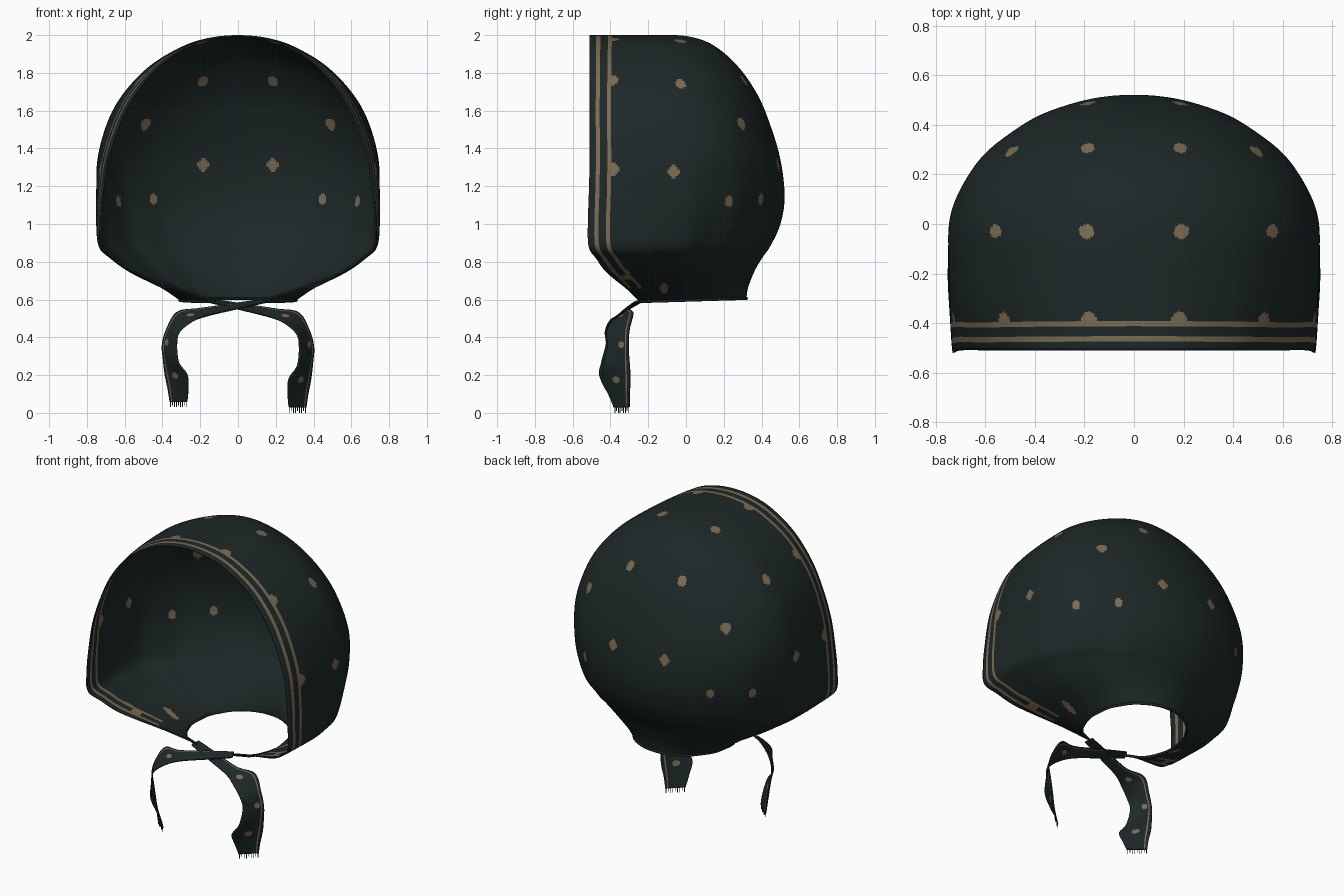
import bpy, math
from mathutils import Vector

if "Cube" in bpy.data.objects:
    bpy.data.objects.remove(bpy.data.objects["Cube"])


def material(name, col):
    m = bpy.data.materials.new(name)
    m.diffuse_color = (*col, 1)
    m.use_nodes = True
    m.node_tree.nodes["Principled BSDF"].inputs["Base Color"].default_value = m.diffuse_color
    return m


CLOTH = material("dark green cloth", (0.0122, 0.0208, 0.0206))
TAN = material("tan print", (0.20, 0.15, 0.085))


def spline(rows, i, t):
    """Catmull-Rom between rows i and i+1."""
    p0 = rows[max(i - 1, 0)]
    p1, p2 = rows[i], rows[i + 1]
    p3 = rows[min(i + 2, len(rows) - 1)]
    return [0.5 * (2 * b + (c - a) * t + (2 * a - 5 * b + 4 * c - d) * t * t
                   + (3 * b - a - 3 * c + d) * t ** 3)
            for a, b, c, d in zip(p0, p1, p2, p3)]


def grid_object(name, grid, is_tan, thickness, mirror=False, offset=-1):
    """Surface through a grid of points, coloured face by face by a rule."""
    n = len(grid[0])
    verts = [p for row in grid for p in row]
    faces, tans = [], []
    for i in range(len(grid) - 1):
        for j in range(n - 1):
            a = i * n + j
            f = (a, a + 1, a + n + 1, a + n)
            faces.append(f)
            c = sum((Vector(verts[k]) for k in f), Vector()) / 4
            tans.append(1 if is_tan(i, j, c) else 0)
    me = bpy.data.meshes.new(name)
    me.from_pydata(verts, [], faces)
    me.materials.append(CLOTH)
    me.materials.append(TAN)
    for p, t in zip(me.polygons, tans):
        p.material_index = t
        p.use_smooth = True
    ob = bpy.data.objects.new(name, me)
    bpy.context.collection.objects.link(ob)
    if mirror:
        m = ob.modifiers.new("mirror", 'MIRROR')
        m.merge_threshold = 0.0005
    s = ob.modifiers.new("thickness", 'SOLIDIFY')
    s.thickness = thickness
    s.offset = offset
    return ob


# ---- Hood: horizontal U-shaped sections
# height, half width, half width at front edge, front y, widest y, back y
SECTIONS = [
    (0.60, .31, .12, -.25, .00, .32),
    (0.66, .40, .30, -.31, -.06, .33),
    (0.75, .575, .55, -.42, -.17, .365),
    (0.82, .675, .655, -.475, -.21, .405),
    (0.88, .735, .725, -.515, -.21, .445),
    (1.00, .75, .73, -.52, -.16, .50),
    (1.15, .752, .72, -.515, -.09, .522),
    (1.35, .743, .69, -.51, -.05, .498),
    (1.55, .687, .62, -.51, -.06, .437),
    (1.70, .600, .54, -.51, -.08, .37),
    (1.84, .463, .42, -.51, -.10, .27),
    (1.94, .295, .27, -.51, -.14, .155),
    (1.985, .155, .14, -.51, -.17, .05),
    (2.00, 0, 0, -.51, -.20, -.07),
    (1.985, -.155, -.14, -.51, -.17, -.19),   # only steers the crown tangent
]
STRIPE_STEPS = [0, .015, .035, .057, .097, .118]   # distances from front edge
BODY_COLS = 125
SUB = 17


def section(row):
    z, w, wf, yf, yc, yb = row
    w, wf = max(w, 0), max(wf, 0)
    e = 1 + 0.6 * max(0, min(1, (z - 0.8) / 0.2))
    pts = []
    for k in range(41):
        a = k / 40 * math.pi / 2
        pts.append((wf + (w - wf) * math.sin(a) ** e, yc + (yf - yc) * math.cos(a)))
    for k in range(1, 81):
        a = k / 80 * math.pi / 2
        pts.append((w * math.cos(a), yc + (yb - yc) * math.sin(a)))
    # resample by length so the stripes keep their width
    acc = [0]
    for p, q in zip(pts, pts[1:]):
        acc.append(acc[-1] + math.dist(p, q))
    total, d0 = acc[-1], STRIPE_STEPS[-1]
    marks = STRIPE_STEPS + [d0 + (total - d0) * k / BODY_COLS
                            for k in range(1, BODY_COLS + 1)]
    out, k = [], 0
    fold = max(0, min(1, (1.4 - z) / 0.5))
    for m in marks:
        while k < len(acc) - 2 and acc[k + 1] < m:
            k += 1
        t = min(1, (m - acc[k]) / max(acc[k + 1] - acc[k], 1e-9))
        x = pts[k][0] + (pts[k + 1][0] - pts[k][0]) * t
        y = pts[k][1] + (pts[k + 1][1] - pts[k][1]) * t
        # soft gathers in the lower half
        u = m / total
        g = 1 + 0.008 * fold * math.cos(u * 34) * math.sin(math.pi * u) ** 2
        # the neck edge rises slightly towards the back
        tilt = 0.03 * (y - 0.05) * max(0, 1 - (z - 0.6) / 0.3)
        out.append((x * g if m < total else 0.0, yc + (y - yc) * g, z + tilt))
    return out


hood_grid = [section(spline(SECTIONS, i, s / SUB))
             for i in range(len(SECTIONS) - 2) for s in range(SUB)]
hood_grid.append(section(SECTIONS[-2]))

# printed dots on the right half, moved onto the cloth
DOTS = [Vector(p) for p in [
    (.19, .31, 1.76), (.50, .295, 1.53), (.185, .485, 1.315),
    (.45, .39, 1.135), (.63, .22, 1.12), (.56, -.03, 1.74),
    (.19, -.03, 1.97), (.74, -.07, 1.275), (.18, -.385, 1.97),
    (.51, -.385, 1.74), (.71, -.385, 1.29), (.40, -.12, .67),
    (.53, -.33, .735)]]
cloth_points = [Vector(p) for row in hood_grid for p in row]
DOTS = [min(cloth_points, key=lambda p: (p - d).length_squared) for d in DOTS]


def hood_print(i, j, c):
    if j in (2, 4):
        return c.z > 0.66
    for d in DOTS:
        v = c - d
        if d.z < 0.8:
            sx, sy, sz = .5, 1.4, .5      # stretched down the cheek
        elif abs(d.z - 1.12) < 0.03:
            sx, sy, sz = 1.35, 1.35, .9   # narrow lower row
        else:
            sx, sy, sz = 1, 1, .85
        if (v.x * sx) ** 2 + (v.y * sy) ** 2 + (v.z * sz) ** 2 < 0.03 ** 2:
            return True
    return False


grid_object("hood", hood_grid, hood_print, 0.008, mirror=True)

# ---- Rolled hem around the neck opening
half = hood_grid[0][::5] + [hood_grid[0][-1]]
ring = half + [(-x, y, z) for x, y, z in reversed(half[:-1])]
cu = bpy.data.curves.new("neck_hem", 'CURVE')
cu.dimensions = '3D'
cu.bevel_depth = 0.008
cu.bevel_resolution = 2
cu.use_fill_caps = True
sp = cu.splines.new('POLY')
sp.points.add(len(ring) - 1)
for p, (x, y, z) in zip(sp.points, ring):
    p.co = (x * 0.99, y, z - 0.002, 1)
cu.materials.append(CLOTH)
bpy.context.collection.objects.link(bpy.data.objects.new("neck_hem", cu))

# ---- Ties: ribbon given by its front and back edge
RIBBON = [
    (-.15, -.265, .585, -.13, -.22, .60),
    (0, -.31, .55, 0, -.25, .58),
    (.16, -.355, .51, .20, -.30, .55),
    (.24, -.395, .48, .32, -.28, .53),
    (.31, -.42, .42, .375, -.30, .44),
    (.325, -.415, .35, .40, -.305, .35),
    (.315, -.44, .25, .395, -.30, .27),
    (.27, -.45, .18, .385, -.295, .18),
    (.265, -.41, .10, .37, -.30, .10),
    (.27, -.38, .03, .36, -.30, .03),
]
ACROSS = 20


def tie(name, place):
    rows = [spline(RIBBON, i, s / 12) for i in range(len(RIBBON) - 1) for s in range(12)]
    rows.append(RIBBON[-1])
    grid = []
    for r in rows:
        a, b = Vector(r[:3]), Vector(r[3:])
        grid.append([place(a.lerp(b, k / ACROSS)) for k in range(ACROSS + 1)])
    spots = [(84, 10), (58, 13), (32, 8)]

    def tie_print(i, j, c):
        if j == 17 and i > 12:
            return True
        return any(((i - p) / 3) ** 2 + ((j - q) / 2.4) ** 2 < 1 for p, q in spots)

    grid_object(name, grid, tie_print, 0.008, offset=0)

    # frayed threads at the cut end
    a, b = Vector(RIBBON[-1][:3]), Vector(RIBBON[-1][3:])
    verts, faces = [], []
    for k in range(9):
        t = 0.03 + k * 0.115
        p, q = a.lerp(b, t), a.lerp(b, t + 0.03)
        drop = Vector((0, 0, -0.03 if k % 3 != 1 else -0.02))
        n = len(verts)
        verts += [place(v) for v in (p, q, q + drop, p + drop)]
        faces.append((n, n + 1, n + 2, n + 3))
    me = bpy.data.meshes.new(name + "_fringe")
    me.from_pydata(verts, [], faces)
    me.materials.append(CLOTH)
    ob = bpy.data.objects.new(name + "_fringe", me)
    bpy.context.collection.objects.link(ob)
    s = ob.modifiers.new("thickness", 'SOLIDIFY')
    s.thickness = 0.003
    s.offset = 0


tie("right_tie", lambda v: Vector(v))
# the other tie is mirrored, a little shorter, and passes just in front
tie("left_tie", lambda v: Vector((-v.x, v.y - 0.008, 0.605 - (0.605 - v.z) * 0.95)))
